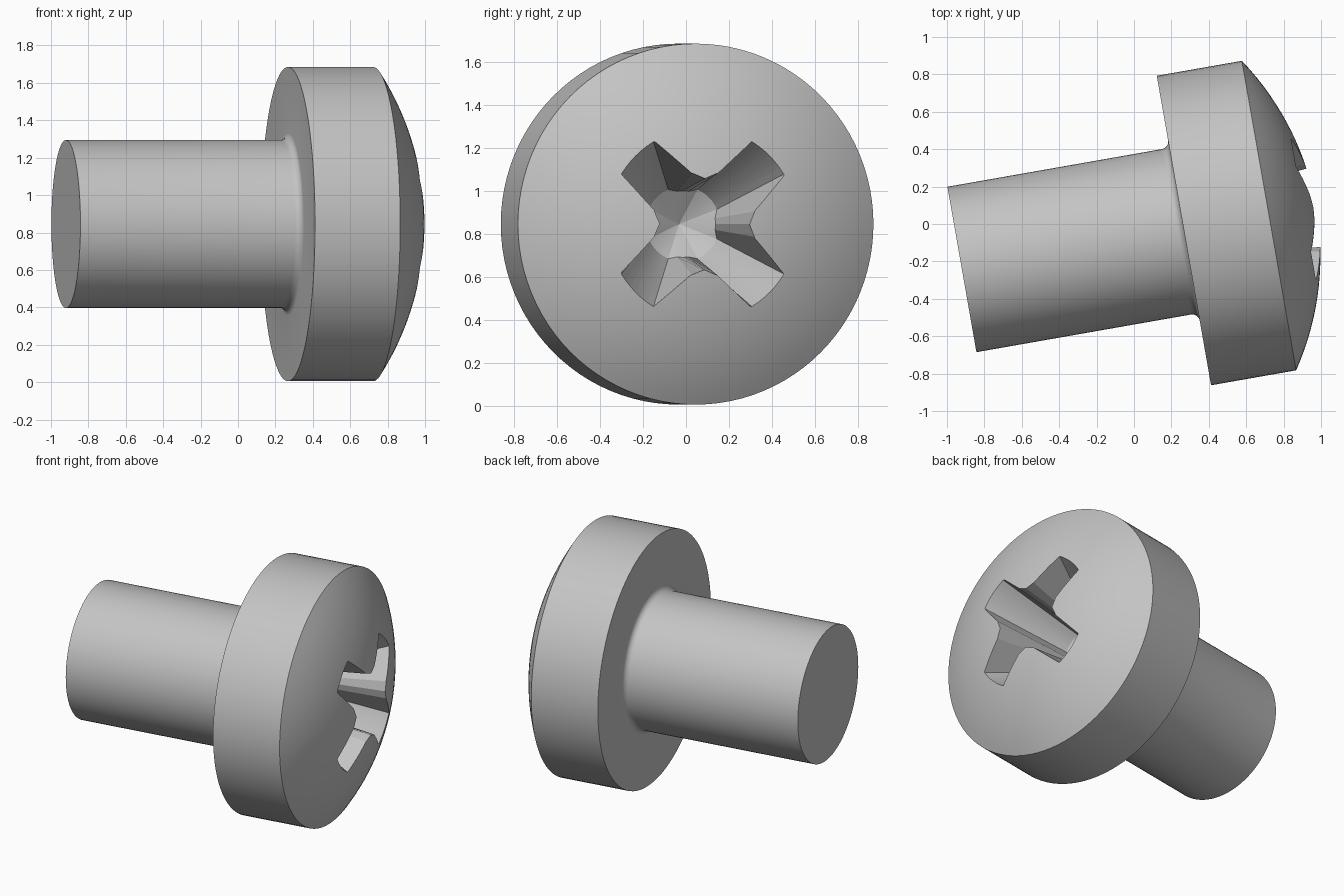
import bpy, bmesh
from math import sin, cos, pi, radians, sqrt
from mathutils import Matrix, Vector

cube = bpy.data.objects.get("Cube")
if cube:
    bpy.data.objects.remove(cube, do_unlink=True)

# Axis of the screw, tilted in plan
TILT = radians(9.95)
AXIS = Matrix.Translation((-0.92, -0.243, 0.845)) @ Matrix((
    (-sin(TILT), 0, cos(TILT), 0),
    (cos(TILT), 0, sin(TILT), 0),
    (0, 1, 0, 0),
    (0, 0, 0, 1)))

steel = bpy.data.materials.new("steel grey")
steel.use_nodes = True
GREY = (0.55, 0.55, 0.55, 1)
steel.diffuse_color = GREY
steel.node_tree.nodes["Principled BSDF"].inputs["Base Color"].default_value = GREY


def loft(name, rings, start=None, end=None):
    """Skin closed rings of points; start and end are optional cap apexes."""
    bm = bmesh.new()
    loops = [[bm.verts.new(p) for p in ring] for ring in rings]
    n = len(loops[0])
    for a, b in zip(loops, loops[1:]):
        for i in range(n):
            j = (i + 1) % n
            bm.faces.new((a[i], a[j], b[j], b[i]))
    for loop, apex in ((loops[0], start), (loops[-1], end)):
        if apex is None:
            bm.faces.new(loop)
        else:
            tip = bm.verts.new(apex)
            for i in range(n):
                bm.faces.new((loop[i], loop[(i + 1) % n], tip))
    bmesh.ops.recalc_face_normals(bm, faces=bm.faces)
    mesh = bpy.data.meshes.new(name)
    bm.to_mesh(mesh)
    bm.free()
    mesh.materials.append(steel)
    obj = bpy.data.objects.new(name, mesh)
    bpy.context.collection.objects.link(obj)
    obj.matrix_world = AXIS
    return obj


# Body profile (radius, height): shaft, fillet, head rim, domed face
SHAFT, HEAD, BACK, RIM, TOP = 0.449, 0.84, 1.205, 1.667, 1.923
FILLET = 0.04
profile = [(SHAFT, 0)]
for k in range(7):
    a = k / 6 * pi / 2
    profile.append((SHAFT + FILLET * (1 - cos(a)), BACK - FILLET * (1 - sin(a))))
profile.append((HEAD, BACK))
rise = TOP - RIM
R = (HEAD ** 2 + rise ** 2) / (2 * rise)
for k in range(16):
    r = HEAD * (1 - k / 16)
    profile.append((r, TOP - R + sqrt(R * R - r * r)))

SEG = 96
rings = [[(r * cos(2 * pi * i / SEG), r * sin(2 * pi * i / SEG), z) for i in range(SEG)]
         for r, z in profile]
screw = loft("screw_body", rings, end=(0, 0, TOP))

# Cross recess cutter: one quarter outline as (angle, radius) on floor and lip
FLOOR, ABOVE = 1.32, 2.0
quarter = [((0, 0.155), (0, 0.213), 1.908),
           ((10, 0.155), (14, 0.243), 1.903)]
for k in range(7):
    t = k / 3 - 1
    quarter.append(((45 + 21.8 * t, 0.175), (45 + 13.8 * t, 0.449), 1.855))
quarter.append(((80, 0.155), (76, 0.243), 1.903))


def polar(p, turn, z):
    a = radians(p[0] + turn)
    return Vector((p[1] * cos(a), p[1] * sin(a), z))


floor_ring, top_ring = [], []
for q in range(4):
    for low, lip, z in quarter:
        b = polar(low, 90 * q, FLOOR)
        t = polar(lip, 90 * q, z)
        floor_ring.append(b)
        top_ring.append(b + (t - b) * ((ABOVE - FLOOR) / (z - FLOOR)))
cutter = loft("recess_cutter", [floor_ring, top_ring], start=(0, 0, FLOOR - 0.1))
cutter.hide_render = True

# Cut the recess and shade
cut = screw.modifiers.new("recess", "BOOLEAN")
cut.operation = "DIFFERENCE"
cut.solver = "EXACT"
cut.object = cutter
bpy.ops.object.select_all(action="DESELECT")
screw.select_set(True)
bpy.context.view_layer.objects.active = screw
bpy.ops.object.modifier_apply(modifier=cut.name)
bpy.data.objects.remove(cutter, do_unlink=True)
bpy.ops.object.shade_smooth_by_angle(angle=radians(20))
